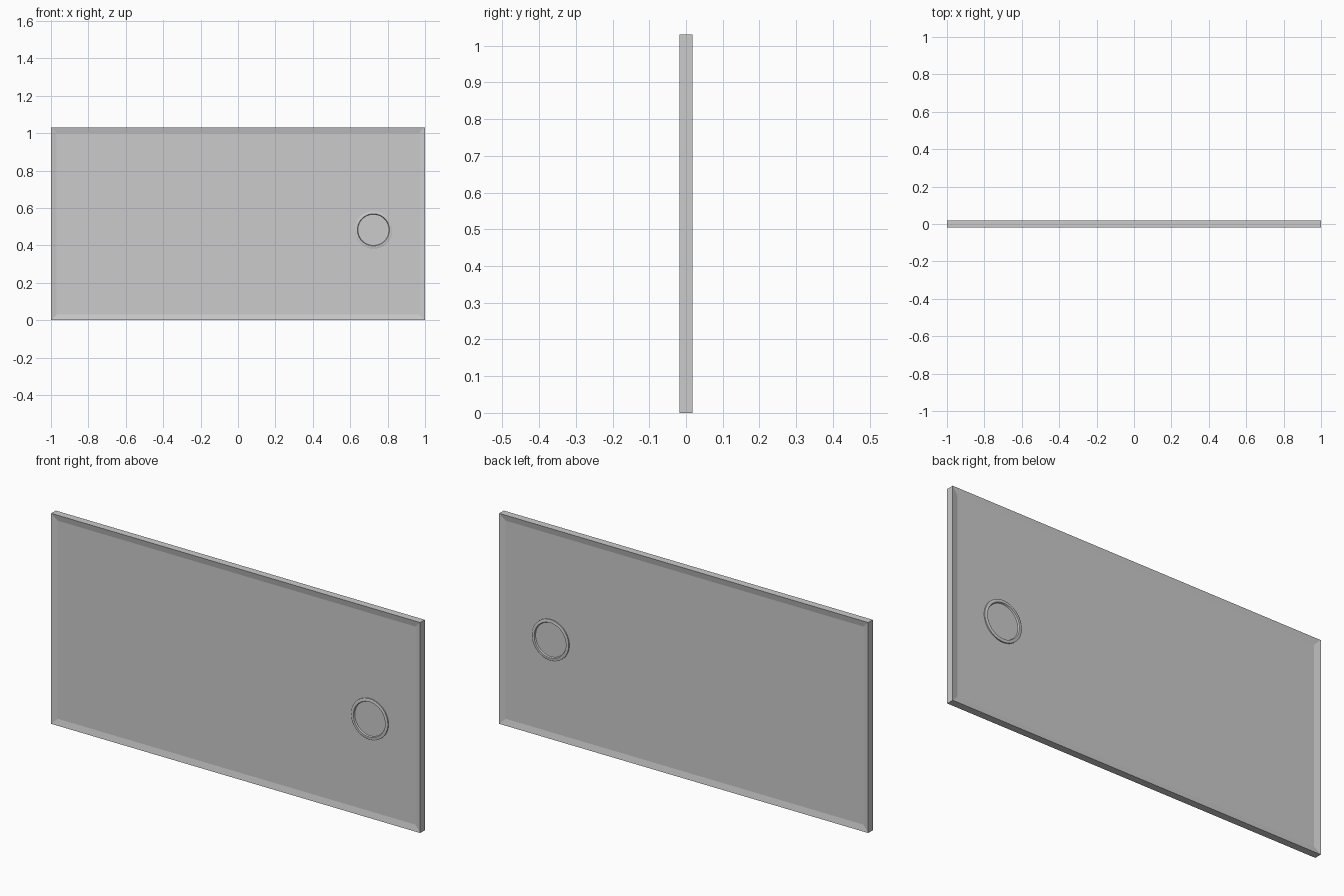
import bpy, bmesh, math
from mathutils import Matrix, Vector

if "Cube" in bpy.data.objects:
    bpy.data.objects.remove(bpy.data.objects["Cube"])

W, D, H = 2.0, 0.0355, 1.031
BORDER, RECESS = 0.043, 0.0065
HANDLE_X, HANDLE_Z = 0.724, 0.483


def finish(bm, name):
    bmesh.ops.recalc_face_normals(bm, faces=bm.faces)
    mesh = bpy.data.meshes.new(name)
    bm.to_mesh(mesh)
    bm.free()
    obj = bpy.data.objects.new(name, mesh)
    bpy.context.collection.objects.link(obj)
    return obj


# Door slab: a box whose front and back are sunk inside a raised border
bm = bmesh.new()
bmesh.ops.create_cube(bm, size=1, matrix=Matrix.Translation((0, 0, H / 2)) @ Matrix.Diagonal((W, D, H, 1)))
bm.normal_update()
broad = [f for f in bm.faces if abs(f.normal.y) > 0.9]
bmesh.ops.inset_individual(bm, faces=broad, thickness=BORDER, depth=-RECESS)
finish(bm, "door_panel")

# Round finger pull: rim and shallow dish, the same on both faces
front = [(0.0, -0.0115), (0.083, -0.0115), (0.086, -0.018), (0.098, -0.018), (0.1, -0.017)]
profile = front + [(r, -y) for r, y in reversed(front)]
bm = bmesh.new()
verts = [bm.verts.new((r, y, 0)) for r, y in profile]
edges = [bm.edges.new(pair) for pair in zip(verts, verts[1:])]
bmesh.ops.spin(bm, geom=verts + edges, cent=(0, 0, 0), axis=(0, 1, 0),
               angle=math.tau, steps=48, use_merge=False)
bmesh.ops.remove_doubles(bm, verts=bm.verts, dist=1e-5)
bmesh.ops.translate(bm, verts=bm.verts, vec=Vector((HANDLE_X, 0, HANDLE_Z)))
handle = finish(bm, "finger_pull")

# Smooth the round sides and keep the rim crisp
bpy.context.view_layer.objects.active = handle
handle.select_set(True)
bpy.ops.object.shade_smooth_by_angle(angle=math.radians(30))
